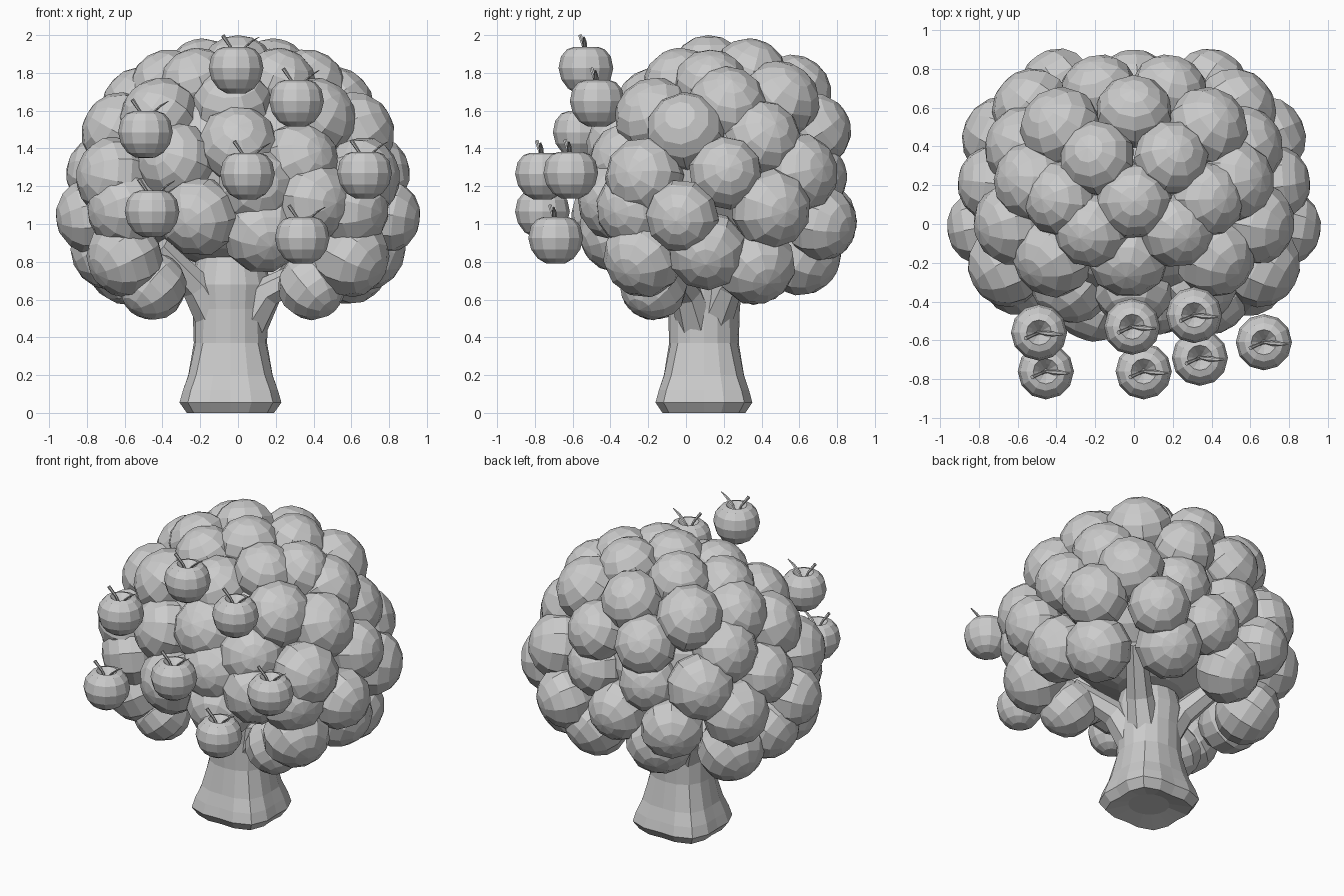
import bpy, bmesh, math, random
from mathutils import Vector, Matrix

if "Cube" in bpy.data.objects:
    bpy.data.objects.remove(bpy.data.objects["Cube"])

random.seed(4)
grey = bpy.data.materials.new("light grey")
grey.diffuse_color = (0.6, 0.6, 0.6, 1)
grey.use_nodes = True
grey.node_tree.nodes["Principled BSDF"].inputs["Base Color"].default_value = grey.diffuse_color


def finish(bm, name):
    bmesh.ops.recalc_face_normals(bm, faces=bm.faces)
    me = bpy.data.meshes.new(name)
    bm.to_mesh(me)
    bm.free()
    me.materials.append(grey)
    ob = bpy.data.objects.new(name, me)
    bpy.context.collection.objects.link(ob)
    return ob


def loft(bm, rings):
    """Skin a list of vertex-position rings and cap both ends."""
    vs = [[bm.verts.new(p) for p in ring] for ring in rings]
    n = len(vs[0])
    for a, b in zip(vs, vs[1:]):
        for i in range(n):
            j = (i + 1) % n
            bm.faces.new((a[i], a[j], b[j], b[i]))
    bm.faces.new(vs[0][::-1])
    bm.faces.new(vs[-1])


def tube(bm, pts, radii, n, flat=1.0):
    pts = [Vector(p) for p in pts]
    rings = []
    for k, (p, r) in enumerate(zip(pts, radii)):
        d = pts[min(k + 1, len(pts) - 1)] - pts[max(k - 1, 0)]
        q = d.to_track_quat('Z', 'Y')
        rings.append([p + q @ Vector((r * math.cos(t), r * flat * math.sin(t), 0))
                      for t in (2 * math.pi * i / n for i in range(n))])
    loft(bm, rings)


# Leafy canopy: mirrored pairs of faceted balls, plus single ones
pairs = [
    (.785, -.02, 1.04), (.69, .45, 1.08), (.4, .72, 1.0),
    (.73, .21, 1.27), (.66, -.22, 1.25), (.2, .67, 1.25), (.53, .6, 1.27),
    (.63, .0, 1.49), (.57, .4, 1.45), (.18, .69, 1.5),
    (.52, .22, 1.63), (.38, .5, 1.66), (.42, -.17, 1.57),
    (.38, .13, 1.74), (.22, -.03, 1.75), (.19, .34, 1.80),
    (.6, -.23, .82), (.60, .37, .78), (.69, .11, .86),
    (.24, .62, .83), (.6, -.27, 1.08), (.33, -.31, 1.33),
]
singles = [
    (0, .12, 1.82), (0, .58, 1.71), (0, .72, 1.02),
    (-.21, -.41, 1.04), (.13, -.37, .95), (.4, -.37, 1.12), (.1, -.38, 1.2),
    (0, -.33, 1.42), (-.03, -.17, 1.63), (-.45, -.17, .67), (.39, -.17, .67),
]
balls = [(s * x, y, z) for x, y, z in pairs for s in (1, -1)] + singles
mid = Vector((0, .13, 1.15))
bm = bmesh.new()
for p in balls:
    p = Vector(p)
    r = .18 if p.z > 1.7 or p.z < .7 or abs(p.x) > .7 or p.y > .65 else .195
    wide = 1.0 if p.z < .7 else 1.1
    turn = (p - mid).to_track_quat('Z', 'Y').to_matrix().to_4x4()
    spin = Matrix.Rotation(random.uniform(0, 6.28), 4, 'Z')
    bmesh.ops.create_uvsphere(bm, u_segments=10, v_segments=8, radius=r,
                              matrix=Matrix.Translation(p) @ turn @ spin
                              @ Matrix.Diagonal((wide, wide, 1, 1)))
# Inner filling of the canopy
bmesh.ops.create_uvsphere(bm, u_segments=16, v_segments=10, radius=1,
                          matrix=Matrix.Translation((0, .16, 1.29)) @ Matrix.Diagonal((.72, .56, .52, 1)))
finish(bm, "leaf_canopy")

# Trunk with a four-lobed, flared foot that curls in underneath
bm = bmesh.new()
n = 16
rings = []
for z, r, lobe in [(.03, .13, 0), (.0, .25, .1), (.055, .292, .09), (.12, .272, .09),
                   (.2, .24, .07), (.37, .2, .03), (.55, .2, 0), (.68, .215, 0),
                   (.85, .17, 0), (1.1, .12, 0)]:
    ring = []
    for i in range(n):
        t = 2 * math.pi * i / n
        q = r * (1 - lobe * math.cos(4 * t))
        ring.append((-.04 + q * math.cos(t), .095 + .95 * q * math.sin(t), z))
    rings.append(ring)
loft(bm, rings)
finish(bm, "trunk")

# Branches spreading into the canopy
bm = bmesh.new()
for path in [[(-.1, .06, .46), (-.22, 0, .67), (-.42, -.1, .88)],
             [(.05, .06, .46), (.16, 0, .64), (.42, -.1, .78)],
             [(.02, .13, .46), (.14, .22, .68), (.34, .42, .9)],
             [(-.09, .13, .46), (-.2, .22, .68), (-.38, .42, .9)]]:
    tube(bm, path, (.11, .085, .06), 7)
finish(bm, "branches")

# Apples: lathed fruit with a dimple, a stem and a narrow leaf
profile = [(.01, -.135), (.05, -.134), (.095, -.108), (.13, -.06), (.145, 0), (.132, .062),
           (.1, .1), (.065, .112), (.04, .085), (.012, .05)]
spots = [(-.01, -.53, 1.825), (.31, -.47, 1.65), (-.49, -.56, 1.485), (.05, -.76, 1.265),
         (.67, -.61, 1.27), (-.455, -.76, 1.065), (.34, -.69, .925)]
for k, spot in enumerate(spots, 1):
    bm = bmesh.new()
    loft(bm, [[(r * math.cos(i * math.pi / 6), r * math.sin(i * math.pi / 6), z)
               for i in range(12)] for r, z in profile])
    finish(bm, f"apple_{k}").location = spot
    bm = bmesh.new()
    tube(bm, [(0, 0, .04), (-.028, -.012, .11), (-.07, -.03, .173)], (.008, .008, .011), 6)
    finish(bm, f"apple_stem_{k}").location = spot
    bm = bmesh.new()
    tube(bm, [(0, 0, .06), (.04, -.005, .105), (.08, -.008, .14), (.122, -.01, .165)],
         (.006, .013, .012, .004), 6, .5)
    finish(bm, f"apple_leaf_{k}").location = spot
